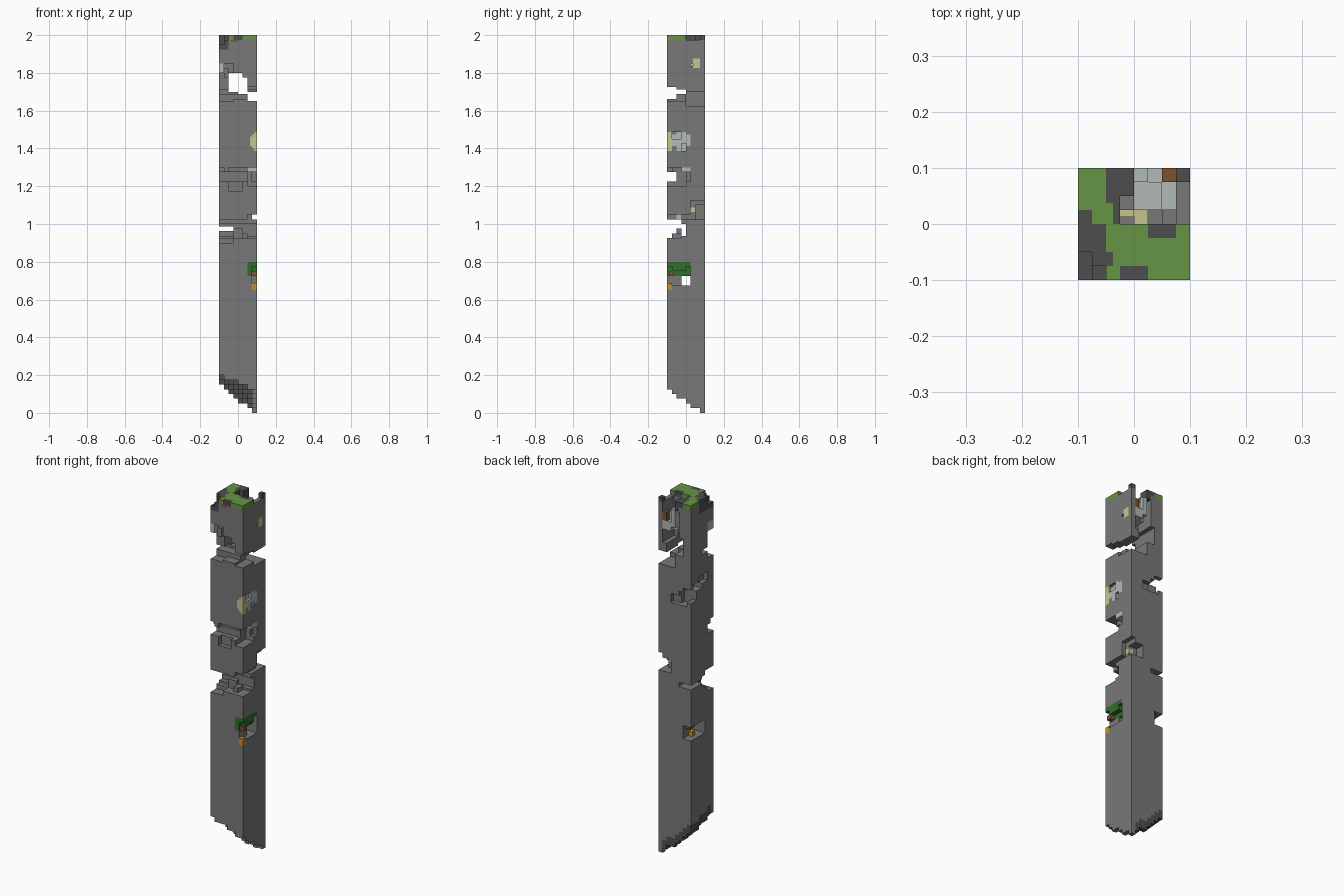
import bpy
import bmesh
import math

# Remove the default cube only
default_cube = bpy.data.objects.get("Cube")
if default_cube:
    bpy.data.objects.remove(default_cube, do_unlink=True)

# Block size, and the finer cell used for half blocks
BLOCK = 0.025
CELL = BLOCK / 2
WIDTH, HEIGHT = 16, 160
ALL = (0, 8)

PALETTE = {
    "stone": (0.19, 0.19, 0.19),
    "dark_rock": (0.075, 0.075, 0.075),
    "light_stone": (0.45, 0.48, 0.48),
    "pale_sand": (0.57, 0.56, 0.27),
    "grass": (0.13, 0.30, 0.06),
    "leaves": (0.03, 0.16, 0.022),
    "wood": (0.21, 0.09, 0.025),
    "amber": (0.55, 0.28, 0.02),
    "clay": (0.25, 0.08, 0.04),
}

cells = {}


def region(x_span, y_span, z_span):
    """Yield the cells inside a box given in blocks."""
    spans = [range(round(2 * low), round(2 * high))
             for low, high in (x_span, y_span, z_span)]
    for x in spans[0]:
        for y in spans[1]:
            for z in spans[2]:
                yield x, y, z


def carve(x_span, y_span, z_span):
    for cell in region(x_span, y_span, z_span):
        cells.pop(cell, None)


def add(colour, x_span, y_span, z_span):
    for cell in region(x_span, y_span, z_span):
        cells[cell] = colour


def paint(colour, x_span, y_span, z_span):
    for cell in region(x_span, y_span, z_span):
        if cell in cells:
            cells[cell] = colour


# Solid stone pillar
add("stone", ALL, ALL, (0, 80))

# Sloping stepped underside with a dark rock skin
for bx in range(8):
    for by in range(8):
        u, v = bx / 7, by / 7
        slope = 8 - 3 * u - 2 * v - 3 * u * v
        base = max(0, math.floor(slope + 0.3))
        column = ((bx, bx + 1), (by, by + 1))
        carve(*column, (0, base))
        if bx < 7 and by > 0:
            paint("dark_rock", *column, (base, base + 2))

# Grass cap with dark rock patches
paint("grass", ALL, ALL, (79, 80))
paint("dark_rock", (0, 1), ALL[:1] + (5,), (77, 80))
paint("dark_rock", (1, 2), (0, 4), (77, 80))
paint("dark_rock", (2, 2.5), (1, 2), (79, 80))
paint("dark_rock", (3, 5), (0, 1), (79, 80))
paint("dark_rock", (2, 4), (5.5, 8), (79, 80))
paint("dark_rock", (2.5, 4), (4, 5.5), (79, 80))
paint("dark_rock", (5, 7), (3, 4.5), (79, 80))
paint("clay", (2.5, 4), (0, 0.5), (78.5, 79))
carve((0, 1), (0, 2), (78, 80))
carve((1, 2), (0, 1), (79, 80))

# Open hollow in the back corner of the cap
carve((3, 7), (4, 8), (70, 80))
carve((7, 8), (4, 7), (79, 80))
paint("dark_rock", (7, 8), (7, 8), (79, 80))
add("dark_rock", (3, 4), (6, 8), (78, 80))
add("light_stone", (4, 6), (5, 7), (73, 77))
add("light_stone", (5, 7), (5, 8), (73, 75))
add("light_stone", (4, 5), (7, 8), (74, 78))
add("stone", (3, 4), (5, 6), (75, 78))
add("pale_sand", (3, 4), (4.5, 5.5), (74, 77))
add("pale_sand", (4, 5), (4, 5), (73, 76))
add("wood", (6, 7), (7, 8), (75, 77))
paint("pale_sand", (7.5, 8), (5.5, 7), (73, 75))
carve((7, 8), (5, 5.5), (73.5, 74))

# Upper gap, leaving a neck at one back corner
carve((2, 5), ALL, (68, 72))
carve((5, 6), ALL, (68, 71))
carve((6, 8), ALL, (66, 68))
carve(ALL, (0, 2), (66.5, 69))
carve(ALL, (2, 4), (67.5, 68.5))
carve((4, 8), (4, 8), (65, 68))
carve((0, 3), (0, 2), (66, 74))
add("light_stone", (0, 1), (0, 2), (72, 74))
add("stone", (1, 2), (1, 2), (71, 73))

# Side pocket with pale lining
paint("pale_sand", (6.5, 8), (0, 1), (56.5, 58.5))
paint("pale_sand", (7, 8), (0, 1), (56, 59))
paint("pale_sand", (7.5, 8), (0, 1), (55.5, 59.5))
paint("light_stone", (6.5, 8), (1, 5), (56.5, 59))
paint("light_stone", (6.5, 8), (2, 4), (55.5, 59.5))
carve((7.5, 8), (1, 3), (58, 59.5))
carve((7.5, 8), (3, 4), (55.5, 57))

# Rising ledge cut around the back corner
carve((3, 5), (7, 8), (57, 59))
carve((1, 3), (6, 8), (57, 60))
carve((0, 2), (6, 8), (58, 61))
carve((0, 2), (4, 7), (60, 62))
carve((0, 1), (2, 5), (61, 63))

# Middle crack across the front
carve(ALL, (0, 2), (49, 51))
carve((0, 1), (0, 1), (51, 52))
carve((2, 6), (0, 1), (51, 52))
carve((2, 5), (0, 1), (47, 49))
carve((6, 8), (0, 4), (48, 51))
carve((6, 8), (0, 3), (51, 52))
carve((7, 8), (4, 5), (49, 51))
paint("light_stone", (6, 8), (3, 5), (51, 52))

# Lower gap with a ragged neck
carve(ALL, (0, 3), (37, 41))
carve(ALL, (3, 4), (37.5, 40))
carve((0, 3), (0, 2), (36, 37))
carve((0, 3), (4, 8), (38.5, 39.5))
carve((7, 8), ALL, (41, 42))
carve((5, 8), (6, 8), (41, 44))
carve((7, 8), (5, 8), (42, 45))
carve((6, 7), (0, 3), (41, 42))
paint("light_stone", (5, 6), (2, 4), (41, 42))
add("pale_sand", (6, 7), (4.5, 6), (42.5, 43.5))
add("stone", (3, 5), (2, 3), (37, 39))
add("stone", (5, 6), (1, 3), (37, 38))

# Planted corner grotto with a tunnel to the far side
carve((6, 8), (0, 5), (27, 32))
carve(ALL, (3, 5), (27, 29))
carve((0, 2), (3, 8), (27, 30))
add("stone", (6, 7), (0, 3), (27, 29))
add("leaves", (6, 7), (0, 5), (29, 32))
add("leaves", (7, 8), (1, 4), (30, 31))
add("leaves", (7, 8), (0, 5), (31, 32))
add("clay", (7, 8), (0.5, 1.5), (29, 30))
add("amber", (7, 8), (0, 1), (26, 27.5))
add("amber", (1, 2), (5, 6), (27, 28))
add("leaves", (1, 2), (5, 7), (29, 30))

# Each direction with the corners of its cell face, counter-clockwise outside
SIDES = {}
for axis in range(3):
    for sign in (-1, 1):
        step = [0, 0, 0]
        step[axis] = sign
        corners = []
        for a, b in ((0, 0), (1, 0), (1, 1), (0, 1)):
            corner = [0, 0, 0]
            corner[axis] = max(sign, 0)
            corner[(axis + 1) % 3] = a
            corner[(axis + 2) % 3] = b
            corners.append(corner)
        SIDES[tuple(step)] = corners if sign > 0 else corners[::-1]


def build_part(name, colour):
    """Make one object from the exposed faces of every cell of a colour."""
    mat = bpy.data.materials.new(name)
    mat.use_nodes = True
    rgba = (*PALETTE[colour], 1)
    mat.diffuse_color = rgba
    shader = mat.node_tree.nodes["Principled BSDF"]
    shader.inputs["Base Color"].default_value = rgba
    shader.inputs["Roughness"].default_value = 0.9
    bm = bmesh.new()
    verts = {}

    def vertex(point):
        if point not in verts:
            x, y, z = point
            verts[point] = bm.verts.new(((x - WIDTH / 2) * CELL, (y - WIDTH / 2) * CELL, z * CELL))
        return verts[point]

    for cell, kind in cells.items():
        if kind != colour:
            continue
        for step, corners in SIDES.items():
            if tuple(c + s for c, s in zip(cell, step)) not in cells:
                bm.faces.new([vertex(tuple(c + o for c, o in zip(cell, corner)))
                              for corner in corners])
    mesh = bpy.data.meshes.new(name)
    bm.to_mesh(mesh)
    bm.free()
    mesh.materials.append(mat)
    bpy.context.collection.objects.link(bpy.data.objects.new(name, mesh))


for colour in PALETTE:
    build_part(colour, colour)
